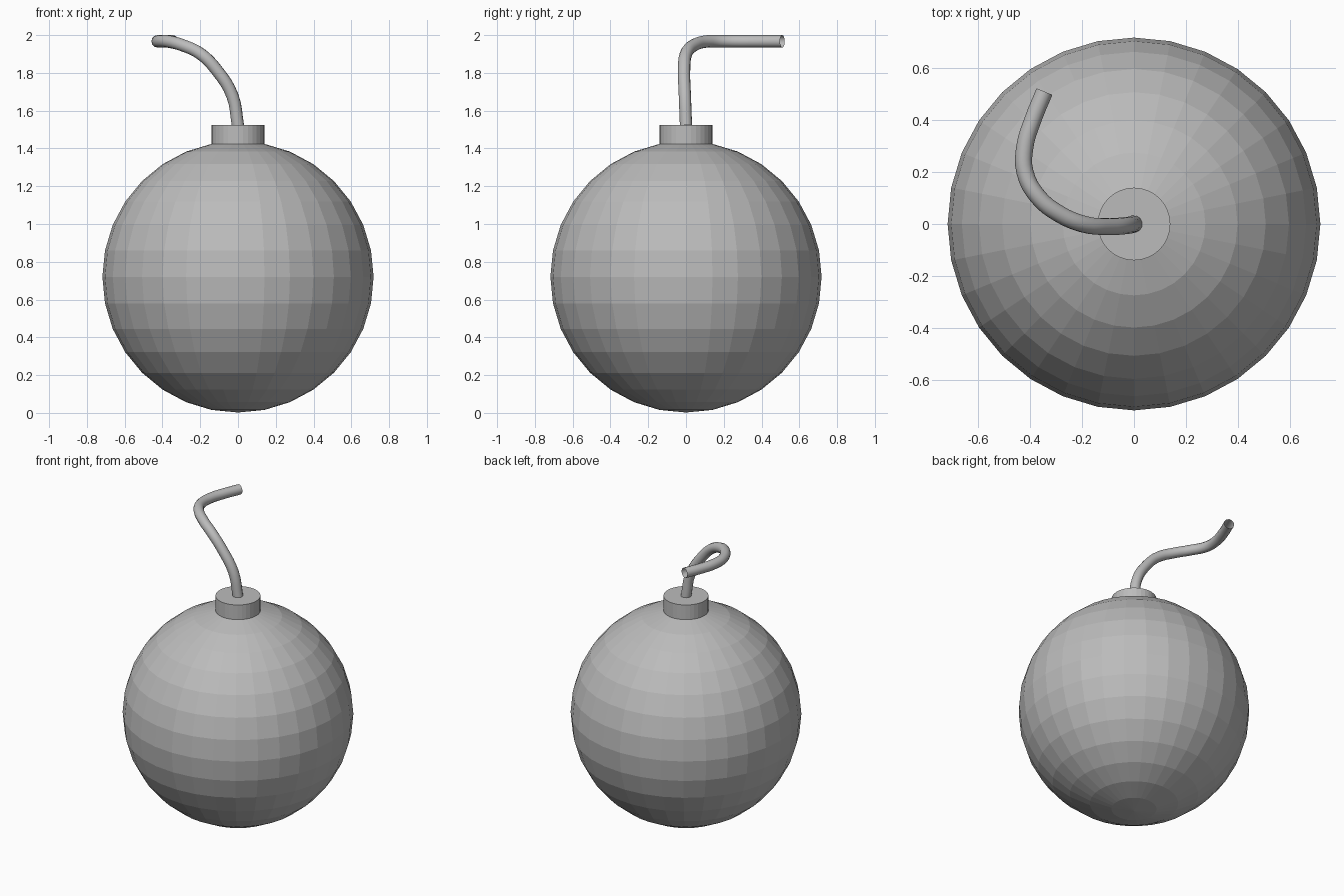
import bpy
import math

cube = bpy.data.objects.get("Cube")
if cube:
    bpy.data.objects.remove(cube, do_unlink=True)

# Single plain grey for every part
grey = bpy.data.materials.new("plain_grey")
grey.use_nodes = True
colour = (0.5, 0.5, 0.5, 1)
grey.diffuse_color = colour
grey.node_tree.nodes["Principled BSDF"].inputs["Base Color"].default_value = colour


def finish(obj, name):
    obj.name = name
    obj.data.name = name
    obj.data.materials.append(grey)
    return obj


# Faceted round body
bpy.ops.mesh.primitive_uv_sphere_add(
    segments=32, ring_count=16, radius=0.718, location=(0, 0, 0.72))
finish(bpy.context.object, "body")

# Short collar on top
bpy.ops.mesh.primitive_cylinder_add(
    vertices=32, radius=0.14, depth=0.115, location=(0, 0, 1.4675))
finish(bpy.context.object, "collar")

# Open-ended fuse that rises, leans over and bends towards the back
path = [
    (0, 0, 1.52), (-0.03, -0.006, 1.68), (-0.113, -0.01, 1.815),
    (-0.197, 0, 1.9), (-0.29, 0.04, 1.945), (-0.37, 0.105, 1.966),
    (-0.42, 0.2, 1.967), (-0.42, 0.3, 1.967), (-0.39, 0.4, 1.967),
    (-0.345, 0.51, 1.967),
]
curve = bpy.data.curves.new("fuse", "CURVE")
curve.dimensions = "3D"
curve.bevel_depth = 0.033
curve.bevel_resolution = 4
curve.resolution_u = 4
spline = curve.splines.new("BEZIER")
spline.bezier_points.add(len(path) - 1)
for point, position in zip(spline.bezier_points, path):
    point.co = position
    point.handle_left_type = point.handle_right_type = "AUTO"
fuse = finish(bpy.data.objects.new("fuse", curve), "fuse")
bpy.context.collection.objects.link(fuse)

bpy.ops.object.select_all(action="DESELECT")
fuse.select_set(True)
bpy.context.view_layer.objects.active = fuse
bpy.ops.object.convert(target="MESH")
bpy.ops.object.shade_smooth_by_angle(angle=math.radians(40))
